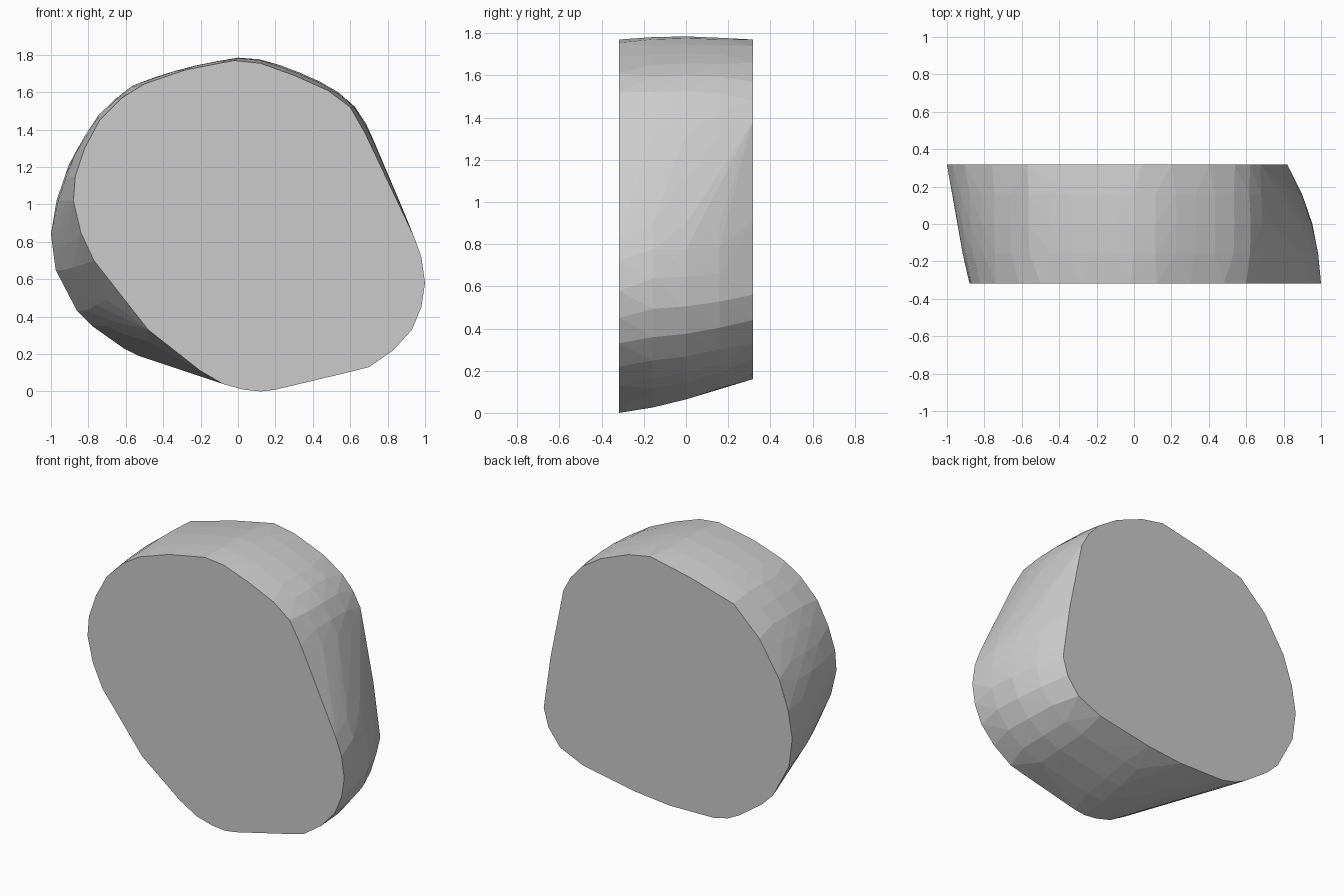
import bpy, bmesh
from math import cos, sin, pi

if "Cube" in bpy.data.objects:
    bpy.data.objects.remove(bpy.data.objects["Cube"])

HALF = 0.317          # half thickness
CZ = 0.9              # centre height used for the radial blend

# Flat front outline (x, z)
front = [(-.02, 1.77), (.12, 1.755), (.3, 1.69), (.48, 1.61), (.6, 1.52), (.68, 1.38),
         (.94, .83), (.98, .72), (1, .58), (.98, .45), (.93, .33), (.83, .22), (.7, .13),
         (.58, .1), (.2, .01), (.12, 0), (.03, .01), (-.08, .04), (-.2, .11),
         (-.48, .33), (-.77, .7), (-.84, .85), (-.88, 1.02), (-.87, 1.15), (-.82, 1.3),
         (-.74, 1.45), (-.62, 1.57), (-.5, 1.645), (-.28, 1.72)]

# Flat back outline (x, z)
back = [(.04, 1.77), (.2, 1.74), (.4, 1.66), (.54, 1.57), (.62, 1.48), (.675, 1.38),
        (.77, .91), (.82, .56), (.785, .44), (.7, .33), (.53, .255), (.15, .185),
        (-.1, .16), (-.43, .165), (-.53, .19), (-.61, .23), (-.78, .35), (-.86, .43),
        (-.975, .65), (-1, .84), (-.97, 1.02), (-.905, 1.21), (-.76, 1.44),
        (-.57, 1.62), (-.25, 1.71)]


def radius(outline, a):
    """Distance from the centre to the outline along angle a."""
    dx, dz = cos(a), sin(a)
    best = 0
    for (x1, z1), (x2, z2) in zip(outline, outline[1:] + outline[:1]):
        c1 = dx * (z1 - CZ) - dz * x1
        c2 = dx * (z2 - CZ) - dz * x2
        if c1 * c2 <= 0 and c1 != c2:
            t = c1 / (c1 - c2)
            best = max(best, (x1 + t * (x2 - x1)) * dx + (z1 + t * (z2 - z1) - CZ) * dz)
    return best


bm = bmesh.new()
for outline, y in ((front, -HALF), (back, HALF)):
    for x, z in outline:
        bm.verts.new((x, y, z))

# Bulged rings between the two flats, swelling most on the right side
N = 48
for s in (-.5, 0, .5):
    t = (s + 1) / 2
    for i in range(N):
        a = 2 * pi * i / N
        bulge = (.02 + .035 * max(0, cos(a + .3)) ** 2) * (1 - s * s)
        r = radius(front, a) * (1 - t) + radius(back, a) * t + bulge
        bm.verts.new((r * cos(a), s * HALF, CZ + r * sin(a)))

# Wrap everything in one convex skin and merge the flat caps
hull = bmesh.ops.convex_hull(bm, input=bm.verts)
loose = {v for v in bm.verts if not v.link_faces}
bmesh.ops.delete(bm, geom=list(loose), context='VERTS')
bmesh.ops.dissolve_limit(bm, angle_limit=.01, verts=bm.verts, edges=bm.edges)
bmesh.ops.recalc_face_normals(bm, faces=bm.faces)

mesh = bpy.data.meshes.new("stone_slab")
bm.to_mesh(mesh)
bm.free()
stone = bpy.data.objects.new("stone_slab", mesh)
bpy.context.collection.objects.link(stone)
